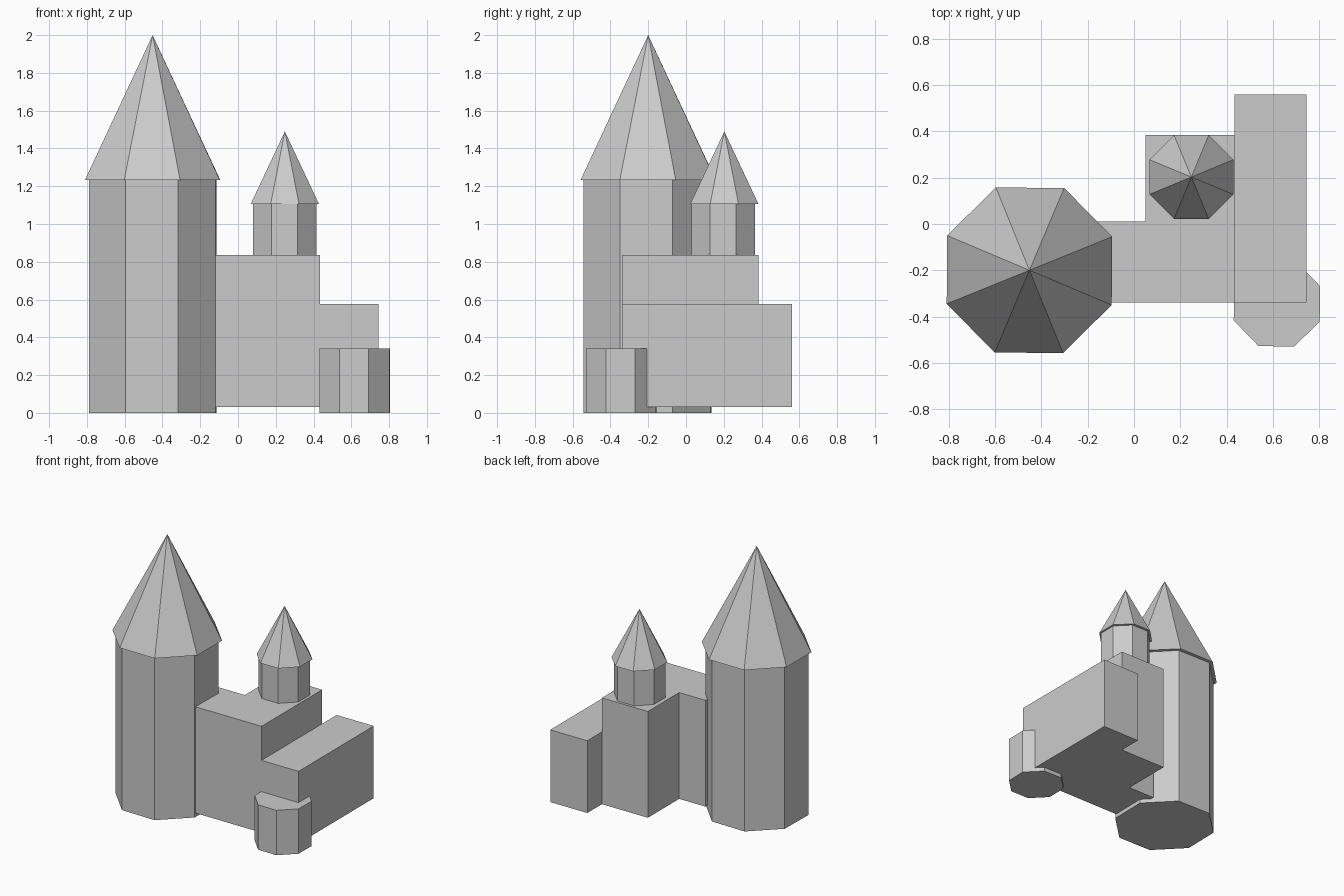
import bpy, math

if "Cube" in bpy.data.objects:
    bpy.data.objects.remove(bpy.data.objects["Cube"])

TURN = math.radians(22.5 - 1.0)   # flats face the axes, with a slight twist


def octagon(name, x, y, z0, z1, radius, top_radius=None, turn=TURN):
    """Eight-sided shaft, or a pointed roof when top_radius is 0."""
    bpy.ops.mesh.primitive_cone_add(
        vertices=8, radius1=radius,
        radius2=radius if top_radius is None else top_radius,
        depth=z1 - z0, location=(x, y, (z0 + z1) / 2), rotation=(0, 0, turn))
    bpy.context.object.name = name


def block(name, outline, z0, z1):
    """Straight-walled block raised from a floor outline."""
    n = len(outline)
    verts = [(x, y, z) for z in (z0, z1) for x, y in outline]
    faces = [tuple(reversed(range(n))), tuple(range(n, 2 * n))]
    faces += [(i, (i + 1) % n, n + (i + 1) % n, n + i) for i in range(n)]
    mesh = bpy.data.meshes.new(name)
    mesh.from_pydata(verts, [], faces)
    obj = bpy.data.objects.new(name, mesh)
    bpy.context.collection.objects.link(obj)


# Tall tower with pointed roof
octagon("main_tower", -0.452, -0.204, 0.0, 1.236, 0.363)
octagon("main_tower_roof", -0.452, -0.2, 1.234, 2.0, 0.386, 0, math.radians(22.1))

# L-shaped central hall
block("hall", [(-0.17, -0.34), (0.435, -0.34), (0.435, 0.385),
               (0.05, 0.385), (0.05, 0.01), (-0.17, 0.01)], 0.03, 0.835)

# Lower side wing
block("side_wing", [(0.435, -0.34), (0.745, -0.34),
                    (0.745, 0.56), (0.435, 0.56)], 0.03, 0.577)

# Turret standing on the hall
octagon("turret", 0.248, 0.198, 0.82, 1.106, 0.181, turn=math.radians(22))
octagon("turret_roof", 0.248, 0.203, 1.105, 1.49, 0.196, 0, math.radians(22.5))

# Short flat-topped corner tower
octagon("corner_tower", 0.618, -0.343, 0.0, 0.34, 0.201)
